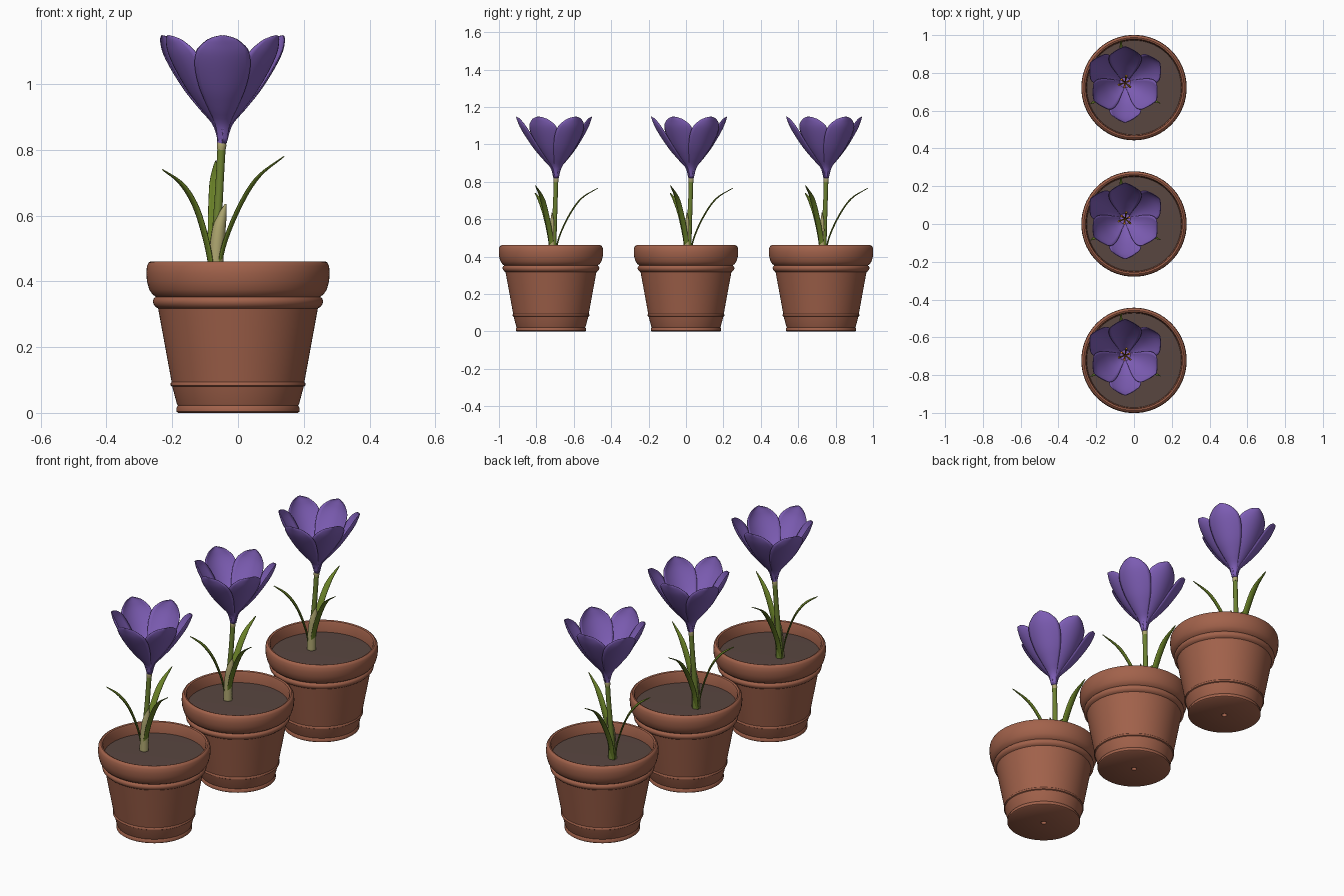
import bpy, bmesh, math
from mathutils import Vector

if "Cube" in bpy.data.objects:
    bpy.data.objects.remove(bpy.data.objects["Cube"])


def mat(name, c):
    m = bpy.data.materials.new(name)
    m.diffuse_color = (*c, 1)
    m.use_nodes = True
    m.node_tree.nodes["Principled BSDF"].inputs["Base Color"].default_value = m.diffuse_color
    return m


TERRA = mat("terracotta", (0.36, 0.122, 0.07))
SOIL = mat("soil brown", (0.10, 0.062, 0.052))
PURPLE = mat("petal purple", (0.215, 0.115, 0.48))
GREEN = mat("leaf green", (0.14, 0.215, 0.02))
STEM = mat("stem green", (0.15, 0.22, 0.03))
PALE = mat("pale sheath", (0.42, 0.38, 0.16))
ORANGE = mat("stigma orange", (0.55, 0.17, 0.012))
OCHRE = mat("anther ochre", (0.35, 0.17, 0.015))


def smooth_path(pts, n):
    """Catmull-Rom samples through points of any dimension."""
    pts = [Vector(p) for p in pts]
    p = [2 * pts[0] - pts[1]] + pts + [2 * pts[-1] - pts[-2]]
    out, segs = [], len(pts) - 1
    for k in range(n + 1):
        f = k / n * segs
        i = min(int(f), segs - 1)
        t = f - i
        a, b, c, d = p[i:i + 4]
        out.append(0.5 * (2 * b + (c - a) * t + (2 * a - 5 * b + 4 * c - d) * t * t
                          + (3 * b - a - 3 * c + d) * t ** 3))
    return out


def grid_mesh(name, rows, material, closed=False, caps=False):
    """Skin rows of points into a smooth mesh."""
    bm = bmesh.new()
    vs = [[bm.verts.new(p) for p in r] for r in rows]
    n = len(rows[0])
    for a, b in zip(vs, vs[1:]):
        for j in range(n if closed else n - 1):
            k = (j + 1) % n
            bm.faces.new((a[j], a[k], b[k], b[j]))
    if caps:
        bm.faces.new(vs[0][::-1])
        bm.faces.new(vs[-1])
    bmesh.ops.remove_doubles(bm, verts=bm.verts, dist=1e-5)
    bmesh.ops.recalc_face_normals(bm, faces=bm.faces)
    me = bpy.data.meshes.new(name)
    bm.to_mesh(me)
    bm.free()
    me.materials.append(material)
    return me


def lathe(name, prof, material, seg=72):
    rows = [[(r * math.cos(2 * math.pi * i / seg), r * math.sin(2 * math.pi * i / seg), z)
             for i in range(seg)] for r, z in prof]
    return grid_mesh(name, rows, material, closed=True)


def tube(name, pts, radii, material, n=16, seg=14):
    path = smooth_path([(*p, r) for p, r in zip(pts, radii)], n)
    rows = []
    for i, q in enumerate(path):
        t = (path[min(i + 1, n)] - path[max(i - 1, 0)]).xyz.normalized()
        u = t.cross(Vector((0.02, 1, 0))).normalized()
        v = t.cross(u)
        rows.append([q.xyz + q.w * (u * math.cos(a) + v * math.sin(a))
                     for a in (2 * math.pi * j / seg for j in range(seg))])
    return grid_mesh(name, rows, material, closed=True, caps=True)


def petal(name, angle, scale_r, scale_w):
    # stations: radius, height, half width
    st = [(0.010, 0.82, 0.012), (0.028, 0.875, 0.022), (0.068, 0.92, 0.045),
          (0.115, 0.975, 0.070), (0.160, 1.04, 0.084), (0.190, 1.09, 0.077),
          (0.205, 1.125, 0.050), (0.210, 1.14, 0.027), (0.212, 1.148, 0.003)]
    path = smooth_path(st, 28)
    d = Vector((math.cos(angle), math.sin(angle), 0))
    side = Vector((-d.y, d.x, 0))
    rows = []
    for i, q in enumerate(path):
        t = path[min(i + 1, 28)] - path[max(i - 1, 0)]
        t = Vector((t.x, t.y)).normalized()
        inward = d * -t.y + Vector((0, 0, t.x))
        w = q.z * scale_w
        base = d * q.x * scale_r + Vector((-0.047, 0.027, q.y))
        rows.append([base + side * w * u + inward * w * 0.36 * u * u
                     for u in (j / 6 - 1 for j in range(13))])
    return grid_mesh(name, rows, PURPLE)


def leaf(name, pts, width):
    """Narrow blade, channelled along the middle, tapering to its tip."""
    path = smooth_path(pts, 24)
    out = path[-1] - path[0]
    out.z = 0
    out.normalize()
    side = Vector((-out.y, out.x, 0))
    rows = []
    for i, p in enumerate(path):
        f = i / 24
        w = width / 2 * (0.7 + 0.3 * math.sin(math.pi * f)) * min(1, ((1 - f) / 0.3 + 0.02) ** 0.6)
        t = (path[min(i + 1, 24)] - path[max(i - 1, 0)]).normalized()
        nrm = side.cross(t)
        if nrm.dot(out) > 0:
            nrm = -nrm
        rows.append([p + side * w * u + nrm * w * 0.3 * u * u for u in (-1, -0.5, 0, 0.5, 1)])
    return grid_mesh(name, rows, GREEN)


# pot: outer wall, foot, collar, rolled rim and inner wall
pot = lathe("pot", [
    (0, 0.02), (0.011, 0.018), (0.014, 0.0), (0.182, 0.0), (0.187, 0.004), (0.187, 0.016),
    (0.183, 0.022), (0.186, 0.028), (0.2, 0.08), (0.205, 0.083), (0.205, 0.09), (0.202, 0.094),
    (0.243, 0.318), (0.25, 0.322), (0.257, 0.33), (0.259, 0.34), (0.256, 0.348), (0.25, 0.353),
    (0.26, 0.36), (0.27, 0.375), (0.277, 0.40), (0.279, 0.425), (0.277, 0.447), (0.272, 0.457),
    (0.265, 0.461), (0.257, 0.458), (0.253, 0.45), (0.25, 0.40), (0.247, 0.37)], TERRA)
soil = lathe("soil", [(0, 0.403), (0.12, 0.403), (0.251, 0.40)], SOIL)

# stem and floral tube
stem = tube("stem", [(-0.07, 0.012, 0.39), (-0.066, 0.016, 0.52), (-0.057, 0.023, 0.68),
                     (-0.05, 0.027, 0.81)], [0.019, 0.015, 0.0125, 0.0125], STEM)
neck = tube("stem_collar", [(-0.051, 0.027, 0.80), (-0.05, 0.027, 0.812), (-0.05, 0.027, 0.822)],
            [0.013, 0.0145, 0.0135], PALE, 6)
throat = tube("flower_throat", [(-0.05, 0.027, 0.815), (-0.048, 0.027, 0.845), (-0.047, 0.027, 0.885)],
              [0.013, 0.017, 0.028], PURPLE, 8, 20)

# pale sheath wrapping the front of the stem
rows = []
for c in smooth_path([(-0.068, 0.010, 0.39, 0.022), (-0.066, 0.011, 0.48, 0.021),
                      (-0.058, 0.012, 0.56, 0.019), (-0.047, 0.011, 0.605, 0.011),
                      (-0.038, 0.006, 0.635, 0.001)], 18):
    rows.append([(c.x + c.w * math.cos(a), c.y + c.w * math.sin(a), c.z)
                 for a in (math.radians(185 + 19 * j) for j in range(11))])
sheath = grid_mesh("sheath", rows, PALE)

# leaves: left, back, right
leaves = [
    leaf("left_leaf", [(-0.078, 0.005, 0.39), (-0.095, -0.005, 0.50), (-0.13, -0.03, 0.62),
                       (-0.175, -0.057, 0.695), (-0.23, -0.085, 0.74)], 0.034),
    leaf("back_leaf", [(-0.078, 0.022, 0.39), (-0.076, 0.045, 0.50), (-0.073, 0.10, 0.62),
                       (-0.07, 0.165, 0.71), (-0.068, 0.25, 0.766)], 0.034),
    leaf("right_leaf", [(-0.058, 0.005, 0.39), (-0.042, -0.003, 0.50), (0.005, -0.025, 0.62),
                        (0.063, -0.05, 0.715), (0.14, -0.083, 0.78)], 0.03)]

# petals: outer and inner whorl
petals = []
for k in range(3):
    petals.append(petal("outer_petal", math.radians(30 + 120 * k), 1.0, 1.0))
    petals.append(petal("inner_petal", math.radians(90 + 120 * k), 0.9, 1.03))

# stigma branches and stamens
centre = []
for k in range(6):
    a = math.radians(60 * k + 20)
    r = 0.036 if k % 2 else 0.024
    top = 0.985 if k % 2 else 1.01
    pts = [(-0.047 + s * r * math.cos(a), 0.027 + s * r * math.sin(a), z)
           for s, z in ((0.1, 0.85), (0.3, 0.93), (1, top))]
    centre.append(tube("stamen" if k % 2 else "stigma", pts, [0.003, 0.0035, 0.006],
                       OCHRE if k % 2 else ORANGE, 8, 8))

# three identical potted flowers in a row
for y in (-0.722, 0, 0.722):
    for me in [pot, soil, stem, neck, throat, sheath] + leaves + petals + centre:
        ob = bpy.data.objects.new(me.name, me)
        ob.location.y = y
        bpy.context.collection.objects.link(ob)
        bpy.ops.object.select_all(action='DESELECT')
        ob.select_set(True)
        bpy.context.view_layer.objects.active = ob
        bpy.ops.object.shade_smooth_by_angle(angle=math.radians(40))
        if me in leaves + petals + [sheath]:
            so = ob.modifiers.new("thickness", 'SOLIDIFY')
            so.thickness = 0.003
            so.offset = 0
